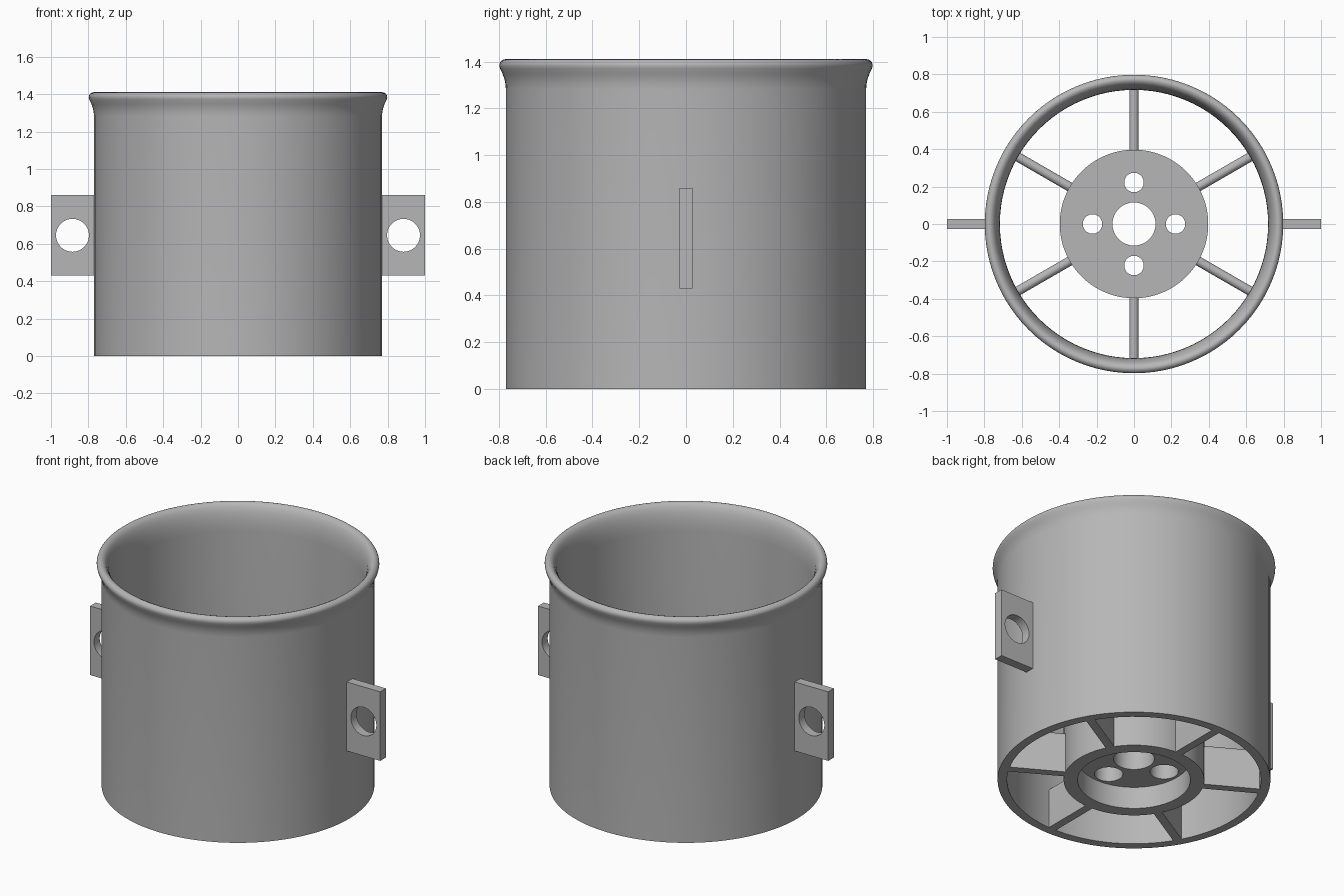
import bpy, math
from mathutils import Matrix

cube = bpy.data.objects.get("Cube")
if cube:
    bpy.data.objects.remove(cube, do_unlink=True)

GREY = (0.47, 0.47, 0.47, 1)
grey = bpy.data.materials.new("plain_grey")
grey.use_nodes = True
grey.diffuse_color = GREY
grey.node_tree.nodes["Principled BSDF"].inputs["Base Color"].default_value = GREY


def add_mesh(name, verts, faces):
    mesh = bpy.data.meshes.new(name)
    mesh.from_pydata(verts, [], faces)
    mesh.materials.append(grey)
    obj = bpy.data.objects.new(name, mesh)
    bpy.context.collection.objects.link(obj)
    return obj


def select(obj):
    bpy.ops.object.select_all(action='DESELECT')
    obj.select_set(True)
    bpy.context.view_layer.objects.active = obj


def smooth(obj):
    select(obj)
    bpy.ops.object.shade_smooth_by_angle(angle=math.radians(35))


def lathe(name, profile, steps=96):
    """Spin a closed (radius, height) loop, listed counter-clockwise, about z."""
    n = len(profile)
    verts = [(r * math.cos(a), r * math.sin(a), z)
             for a in (2 * math.pi * i / steps for i in range(steps))
             for r, z in profile]
    faces = [(i * n + j, (i + 1) % steps * n + j,
              (i + 1) % steps * n + (j + 1) % n, i * n + (j + 1) % n)
             for i in range(steps) for j in range(n)]
    return add_mesh(name, verts, faces)


def prism(name, outline, x0, x1):
    """Extrude a counter-clockwise (y, z) outline along x."""
    n = len(outline)
    verts = [(x, y, z) for x in (x0, x1) for y, z in outline]
    faces = [tuple(reversed(range(n))), tuple(range(n, 2 * n))]
    faces += [(j, (j + 1) % n, n + (j + 1) % n, n + j) for j in range(n)]
    return add_mesh(name, verts, faces)


def drill(obj, radius, depth, location, rotation=(0, 0, 0)):
    """Cut a round hole through a part."""
    bpy.ops.mesh.primitive_cylinder_add(vertices=48, radius=radius, depth=depth,
                                        location=location, rotation=rotation)
    cutter = bpy.context.object
    cutter.name = "hole_cutter"
    cutter.hide_render = True
    select(obj)
    mod = obj.modifiers.new("hole", 'BOOLEAN')
    mod.object = cutter
    mod.operation = 'DIFFERENCE'
    mod.solver = 'EXACT'
    bpy.ops.object.modifier_apply(modifier=mod.name)
    bpy.data.objects.remove(cutter, do_unlink=True)


# Duct wall with a flared, rounded lip
OUTER, INNER, TOP = 0.77, 0.717, 1.41
lip = [(0.77 + 0.025 * t * t, 1.28 + 0.09 * t) for t in (0, 0.25, 0.5, 0.75, 1)]
lip += [(0.771 + 0.027 * math.cos(a), 1.383 + 0.027 * math.sin(a))
        for a in (math.radians(d) for d in range(0, 91, 15))]
throat = [(INNER + 0.054 * (1 - math.cos(a)), 1.25 + 0.16 * math.sin(a))
          for a in (math.radians(d) for d in range(75, -1, -15))]
smooth(lathe("duct_wall", [(INNER, 0), (OUTER, 0)] + lip + throat))

# Central hub: cup open below, thick plate on top
HUB, HUB_TOP, RECESS = 0.397, 0.36, 0.137
hub = lathe("hub", [(0.115, RECESS), (0.318, RECESS), (0.318, 0),
                    (HUB, 0), (HUB, HUB_TOP), (0.115, HUB_TOP)])
for k in range(4):
    a = k * math.pi / 2
    x, y = 0.222 * math.cos(a), 0.222 * math.sin(a)
    drill(hub, 0.052, 1, (x, y, 0.3))
    drill(hub, 0.08, 0.2, (x, y, 0.15))
smooth(hub)

# Six round-topped spokes
HALF, SPOKE_TOP = 0.025, 0.26
section = [(-HALF, 0), (HALF, 0)]
section += [(HALF * math.cos(a), SPOKE_TOP - HALF + HALF * math.sin(a))
            for a in (math.pi * i / 12 for i in range(13))]
for k in range(6):
    spoke = prism(f"spoke_{k + 1}", section, HUB - 0.02, INNER + 0.015)
    spoke.data.transform(Matrix.Rotation(math.radians(30 + 60 * k), 4, 'Z'))
    smooth(spoke)

# Side mounting tabs with a bolt hole
tab_outline = [(-0.028, 0.43), (0.028, 0.43), (0.028, 0.86), (-0.028, 0.86)]
for name, side in (("left_tab", 1), ("right_tab", -1)):
    tab = prism(name, tab_outline, 0.75, 1)
    drill(tab, 0.088, 0.5, (0.885, 0, 0.645), (math.pi / 2, 0, 0))
    if side < 0:
        tab.data.transform(Matrix.Rotation(math.pi, 4, 'Z'))
    smooth(tab)
